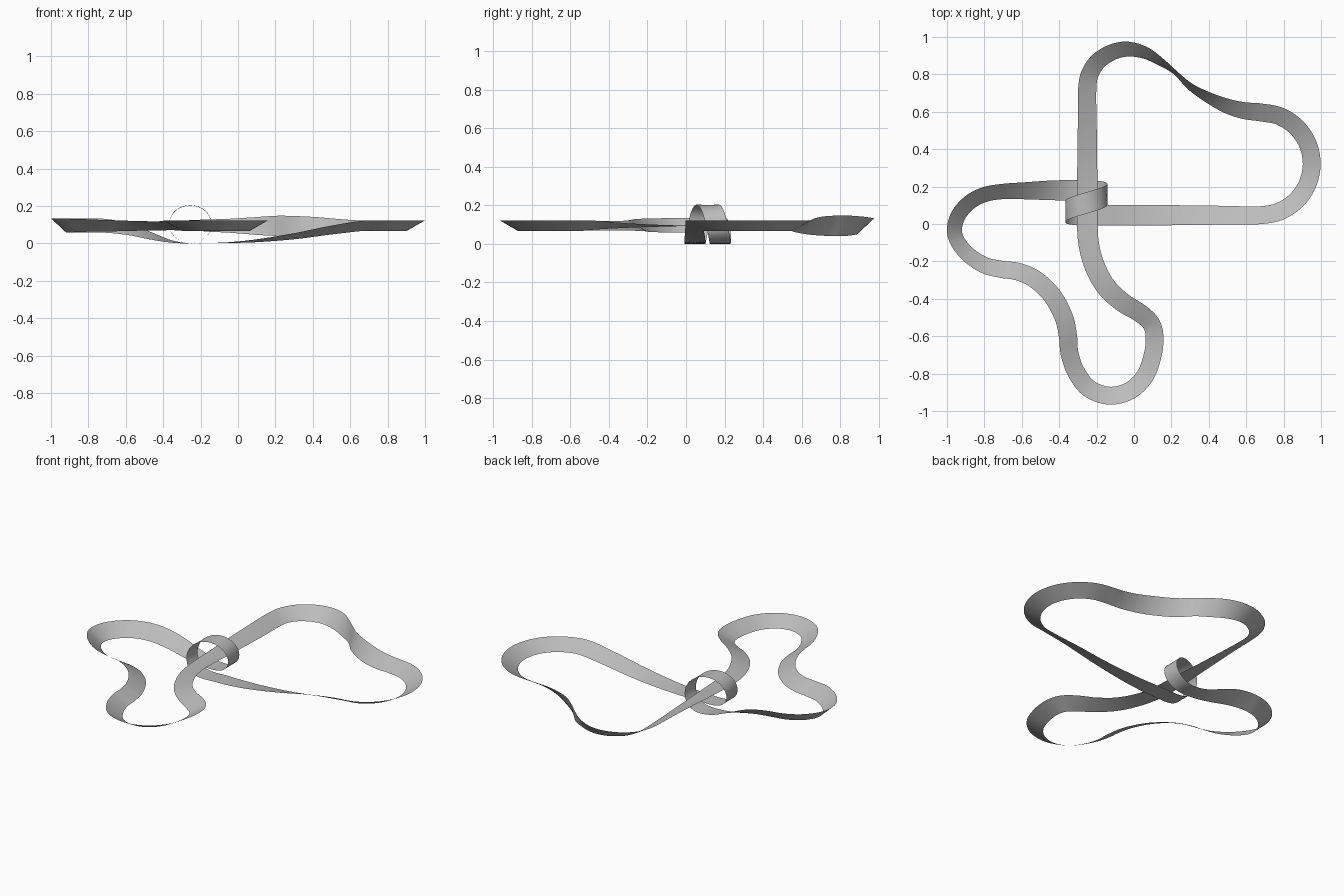
import bpy, bmesh, math
from mathutils import Vector

if "Cube" in bpy.data.objects:
    bpy.data.objects.remove(bpy.data.objects["Cube"])

WIDTH = 0.11
MID = 0.098      # usual height of the ribbon's centre line
STEPS = 8        # samples between control points

# Control points: (x, y, z, bank, up vector); positive bank lifts the left edge
ctrl = []
def add(x, y, z=MID, bank=0, up=(0, 0, 1)):
    ctrl.append((Vector((x, y, z)), math.radians(bank), Vector(up)))

# Vertical loop, entered and left at the bottom heading +x
for i in range(13):
    t = math.tau * i / 12
    add(-0.255 + 0.112 * math.sin(t), 0.1125 + 0.066 * math.cos(t / 2),
        0.106 - 0.101 * math.cos(t), 0, (-math.sin(t), 0, math.cos(t)))

# Exit straight, climbing and banking
for x, z, b in ((-0.16, 0.006, 0), (-0.05, 0.008, -2), (0.1, 0.018, -8),
                (0.3, 0.042, -17), (0.5, 0.075, -25)):
    add(x, 0.047, z, b)

# Right-hand half-circle bend
for i in range(9):
    a = -math.pi / 2 + math.pi * i / 8
    add(0.675 + 0.275 * math.cos(a), 0.322 + 0.275 * math.sin(a), MID, -30)

# Steep twist and rear bend, then the straight running through the loop
for x, y, b in ((0.59, 0.606, -35), (0.5, 0.63, -44), (0.4, 0.675, -58),
                (0.3, 0.735, -70), (0.22, 0.81, -78), (0.15, 0.862, -68),
                (0.06, 0.915, -54), (-0.03, 0.935, -44), (-0.11, 0.921, -39),
                (-0.19, 0.872, -35), (-0.237, 0.8, -31), (-0.25, 0.72, -28),
                (-0.25, 0.55, -24), (-0.25, 0.35, -16), (-0.25, 0.15, -6),
                (-0.25, 0.02, 0)):
    add(x, y, MID, b)

# Front lobe
for x, y, b in ((-0.243, -0.1, 4), (-0.212, -0.22, 8), (-0.15, -0.335, 14),
                (-0.06, -0.42, 20), (0.03, -0.475, 26), (0.09, -0.53, 30),
                (0.11, -0.6, 30), (0.1, -0.7, 30), (0.06, -0.81, 30),
                (-0.02, -0.89, 30), (-0.13, -0.918, 30), (-0.24, -0.88, 30),
                (-0.31, -0.79, 30), (-0.345, -0.69, 30), (-0.353, -0.6, 28),
                (-0.375, -0.5, 26), (-0.44, -0.38, 26), (-0.53, -0.295, 28),
                (-0.62, -0.255, 31), (-0.71, -0.242, 34)):
    add(x, y, MID, b)

# Left bend, dropping into the loop entry
for x, y, z, b in ((-0.8, -0.22, 0.1, 37), (-0.89, -0.16, 0.1, 41),
                   (-0.945, -0.09, 0.1, 43), (-0.96, -0.03, 0.1, 43),
                   (-0.94, 0.045, 0.1, 43), (-0.88, 0.115, 0.1, 43),
                   (-0.8, 0.157, 0.1, 43), (-0.7, 0.174, 0.097, 42),
                   (-0.58, 0.178, 0.078, 34), (-0.46, 0.18, 0.042, 20),
                   (-0.35, 0.18, 0.013, 6)):
    add(x, y, z, b)

# Smooth closed interpolation of every channel
n = len(ctrl)
dist = [(ctrl[(i + 1) % n][0] - ctrl[i][0]).length for i in range(n)]
def slope(i, k):
    i %= n
    return (ctrl[(i + 1) % n][k] - ctrl[i - 1][k]) / (dist[i - 1] + dist[i])
def sample(i, u, k):
    j, d = (i + 1) % n, dist[i]
    return (ctrl[i][k] * (2*u**3 - 3*u**2 + 1) + slope(i, k) * (d * (u**3 - 2*u**2 + u))
            + ctrl[j][k] * (3*u**2 - 2*u**3) + slope(j, k) * (d * (u**3 - u**2)))
path = [[sample(i, s / STEPS, k) for k in range(3)] for i in range(n) for s in range(STEPS)]

# Ribbon sheet swept along the path
bm = bmesh.new()
rows = []
for i, (p, bank, up) in enumerate(path):
    tan = (path[(i + 1) % len(path)][0] - path[i - 1][0]).normalized()
    left = up.cross(tan).normalized()
    side = left * math.cos(bank) + tan.cross(left) * -math.sin(-bank)
    rows.append([bm.verts.new(p + side * (WIDTH * f)) for f in (-0.5, 0, 0.5)])
for i, a in enumerate(rows):
    b = rows[(i + 1) % len(rows)]
    for k in range(2):
        bm.faces.new((a[k], b[k], b[k + 1], a[k + 1])).smooth = True
# Rest on the ground
low = min(v.co.z for v in bm.verts)
for v in bm.verts:
    v.co.z -= low
mesh = bpy.data.meshes.new("track_ribbon")
bm.to_mesh(mesh)
bm.free()

mat = bpy.data.materials.new("grey")
mat.diffuse_color = (0.5, 0.5, 0.5, 1)
mat.use_nodes = True
mat.node_tree.nodes["Principled BSDF"].inputs["Base Color"].default_value = mat.diffuse_color
mesh.materials.append(mat)
bpy.context.collection.objects.link(bpy.data.objects.new("track_ribbon", mesh))
